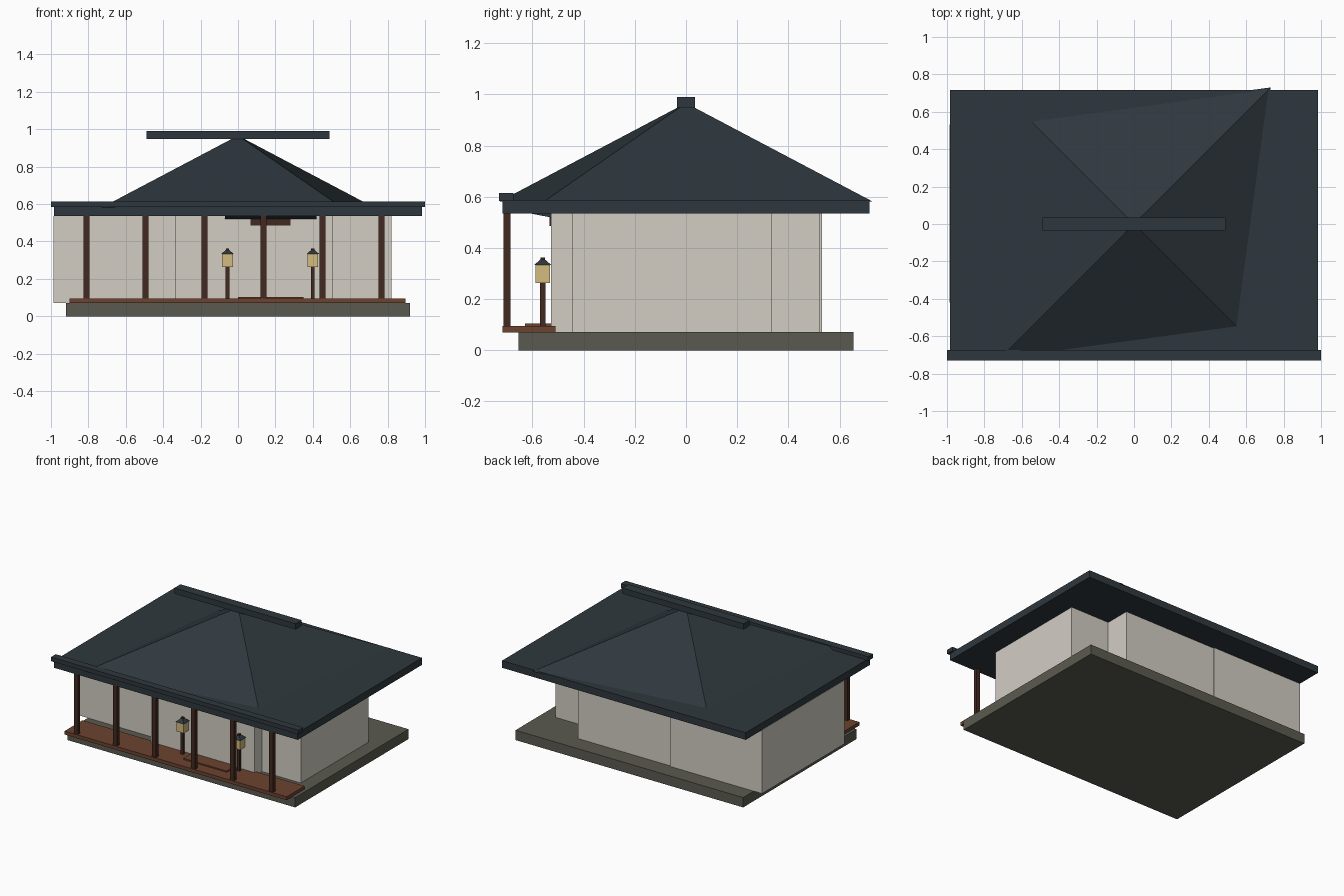
import bpy, bmesh, math

if "Cube" in bpy.data.objects:
    bpy.data.objects.remove(bpy.data.objects["Cube"])


def material(name, rgb):
    m = bpy.data.materials.new(name)
    m.diffuse_color = (*rgb, 1)
    m.use_nodes = True
    m.node_tree.nodes["Principled BSDF"].inputs["Base Color"].default_value = m.diffuse_color
    return m


PLASTER = material("pale plaster", (0.65, 0.61, 0.55))
SLATE = material("dark slate", (0.028, 0.039, 0.048))
DARK_WOOD = material("dark wood", (0.055, 0.023, 0.015))
DECK_WOOD = material("red brown wood", (0.15, 0.056, 0.029))
STONE = material("grey stone", (0.105, 0.102, 0.080))
GLOW = material("lantern paper", (0.66, 0.50, 0.21))


def finish(name, bm, mat):
    bmesh.ops.recalc_face_normals(bm, faces=bm.faces)
    me = bpy.data.meshes.new(name)
    bm.to_mesh(me)
    bm.free()
    me.materials.append(mat)
    ob = bpy.data.objects.new(name, me)
    bpy.context.collection.objects.link(ob)
    return ob


def box(name, x, y, z, mat):
    """Box from (min, max) ranges, origin at its centre."""
    bm = bmesh.new()
    bmesh.ops.create_cube(bm, size=1)
    for v in bm.verts:
        v.co.x *= x[1] - x[0]
        v.co.y *= y[1] - y[0]
        v.co.z *= z[1] - z[0]
    ob = finish(name, bm, mat)
    ob.location = (sum(x) / 2, sum(y) / 2, sum(z) / 2)
    return ob


def around(c, half):
    return (c - half, c + half)


def pyramid(name, corners, apex, mat):
    bm = bmesh.new()
    base = [bm.verts.new(c) for c in corners]
    top = bm.verts.new(apex)
    bm.faces.new(base)
    for i in range(4):
        bm.faces.new((base[i], base[(i + 1) % 4], top))
    return finish(name, bm, mat)


# Stone base, veranda deck and entrance step
box("stone_base", (-0.92, 0.92), (-0.654, 0.654), (0, 0.072), STONE)
box("veranda_deck", (-0.90, 0.895), (-0.717, -0.51), (0.07, 0.095), DECK_WOOD)
box("entrance_step", (0.0, 0.35), (-0.63, -0.527), (0.094, 0.104), DECK_WOOD)

# Three overlapping wall blocks
box("left_room", (-0.987, -0.245), (-0.42, 0.532), (0.072, 0.537), PLASTER)
box("middle_room", (-0.335, 0.505), (-0.528, 0.524), (0.072, 0.537), PLASTER)
box("right_room", (0.45, 0.82), (-0.446, 0.337), (0.072, 0.537), PLASTER)

# Veranda posts
for i in range(6):
    box(f"veranda_post_{i + 1}", around(-0.81 + 0.3155 * i, 0.015),
        around(-0.70, 0.014), (0.094, 0.537), DARK_WOOD)

# Eaves slab, front gutter beam, skewed hip roof and ridge bar
box("eaves_slab", (-0.985, 0.985), (-0.717, 0.717), (0.535, 0.587), SLATE)
box("front_eave_beam", (-1, 1), (-0.73, -0.675), (0.584, 0.614), SLATE)
pyramid("hip_roof", [(-0.73, -0.73, 0.581), (0.556, -0.556, 0.581),
                     (0.73, 0.73, 0.581), (-0.556, 0.556, 0.581)],
        (0, 0, 0.966), SLATE)
box("ridge_bar", (-0.49, 0.49), (-0.035, 0.035), (0.948, 0.99), SLATE)

# Tilted hood and sign board over the entrance
hood = box("entrance_hood", (-0.07, 0.42), (-0.62, -0.515), (0.527, 0.549), SLATE)
hood.rotation_euler.x = math.radians(-11)
box("sign_board", (0.067, 0.28), (-0.533, -0.526), (0.485, 0.53), DARK_WOOD)

# Two lanterns on poles
for side, x in (("left", -0.056), ("right", 0.40)):
    y = -0.56
    box(side + "_lantern_pole", around(x, 0.01), around(y, 0.01), (0.094, 0.268), DARK_WOOD)
    box(side + "_lantern_box", around(x, 0.029), around(y, 0.029), (0.263, 0.334), GLOW)
    h = 0.034
    pyramid(side + "_lantern_cap", [(x - h, y - h, 0.333), (x + h, y - h, 0.333),
                                    (x + h, y + h, 0.333), (x - h, y + h, 0.333)],
            (x, y, 0.362), SLATE)
    box(side + "_lantern_knob", around(x, 0.009), around(y, 0.009), (0.345, 0.362), DARK_WOOD)
